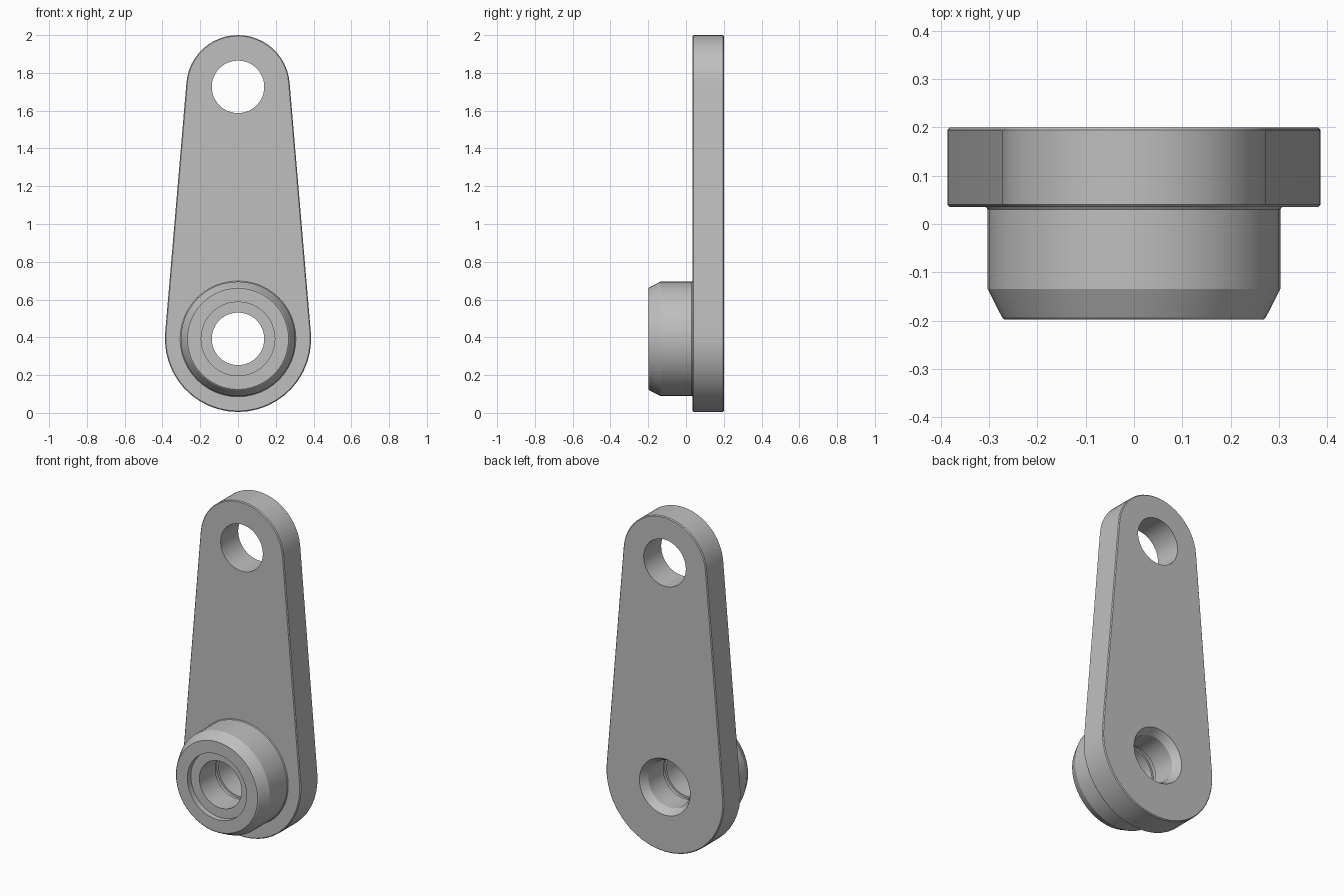
import bpy
import bmesh
from math import sin, cos, pi, asin

cube = bpy.data.objects.get("Cube")
if cube:
    bpy.data.objects.remove(cube, do_unlink=True)

LOW_Z, LOW_R = 0.392, 0.387
TOP_Z, TOP_R = 1.726, 0.274
FRONT, BACK = 0.035, 0.2

grey = bpy.data.materials.new("plain grey")
grey.use_nodes = True
grey.diffuse_color = (0.52, 0.52, 0.52, 1)
grey.node_tree.nodes["Principled BSDF"].inputs["Base Color"].default_value = grey.diffuse_color


def loft(name, rings):
    """Closed solid through a list of equal rings of points."""
    bm = bmesh.new()
    loops = [[bm.verts.new(p) for p in ring] for ring in rings]
    n = len(loops[0])
    for a, b in zip(loops, loops[1:]):
        for i in range(n):
            j = (i + 1) % n
            bm.faces.new((a[i], a[j], b[j], b[i]))
    bm.faces.new(loops[0])
    bm.faces.new(loops[-1])
    bmesh.ops.recalc_face_normals(bm, faces=bm.faces)
    mesh = bpy.data.meshes.new(name)
    bm.to_mesh(mesh)
    bm.free()
    mesh.materials.append(grey)
    obj = bpy.data.objects.new(name, mesh)
    bpy.context.collection.objects.link(obj)
    return obj


def lathe(name, profile, z, sides=48):
    """Turn a (radius, y) profile around the y axis at height z."""
    return loft(name, [[(r * cos(2 * pi * i / sides), y, z + r * sin(2 * pi * i / sides))
                        for i in range(sides)] for r, y in profile])


def arm_outline(y, inset):
    """Two arcs joined by their common tangents."""
    tilt = asin((LOW_R - TOP_R) / (TOP_Z - LOW_Z))
    points = []
    for z, r, start, end in ((TOP_Z, TOP_R, tilt, pi - tilt),
                             (LOW_Z, LOW_R, pi - tilt, 2 * pi + tilt)):
        for i in range(25):
            a = start + (end - start) * i / 24
            points.append(((r - inset) * cos(a), y, z + (r - inset) * sin(a)))
    return points


def combine(target, other, operation):
    mod = target.modifiers.new(operation.lower(), 'BOOLEAN')
    mod.operation, mod.solver, mod.object = operation, 'EXACT', other
    bpy.context.view_layer.objects.active = target
    bpy.ops.object.modifier_apply(modifier=mod.name)
    bpy.data.objects.remove(other, do_unlink=True)


# Tapered arm with slightly broken edges
EDGE = 0.005
arm = loft("lever_arm", [arm_outline(FRONT, EDGE), arm_outline(FRONT + EDGE, 0),
                         arm_outline(BACK - EDGE, 0), arm_outline(BACK, EDGE)])

# Chamfered boss on the front of the wide end
boss = lathe("boss", [(0.268, -0.198), (0.273, -0.194), (0.303, -0.135),
                      (0.303, 0.03), (0.308, 0.037), (0.308, 0.1)], LOW_Z)
combine(arm, boss, 'UNION')

# Stepped bore: front recess, inner groove, back countersink
bore = lathe("bore_cutter", [(0.195, -0.3), (0.195, -0.165), (0.139, -0.165),
                             (0.139, -0.015), (0.15, -0.015), (0.15, 0.015),
                             (0.139, 0.015), (0.139, 0.155), (0.167, BACK), (0.167, 0.3)], LOW_Z)
combine(arm, bore, 'DIFFERENCE')

# Plain hole through the narrow end
hole = lathe("hole_cutter", [(0.139, -0.1), (0.139, 0.3)], TOP_Z)
combine(arm, hole, 'DIFFERENCE')

bpy.ops.object.select_all(action='DESELECT')
arm.select_set(True)
bpy.context.view_layer.objects.active = arm
bpy.ops.object.shade_smooth_by_angle(angle=0.4)
